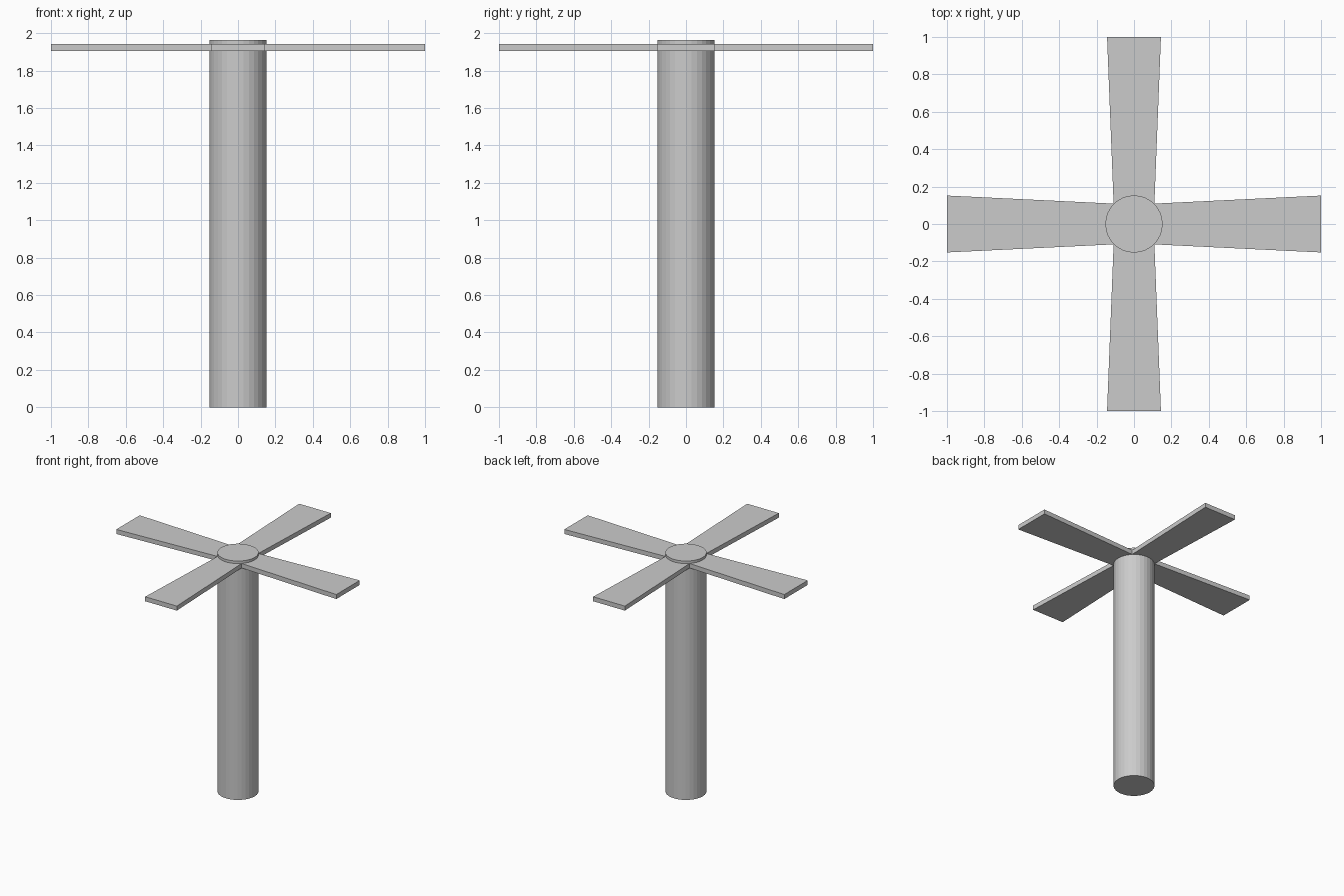
import bpy, bmesh, math
from mathutils import Matrix

if "Cube" in bpy.data.objects:
    bpy.data.objects.remove(bpy.data.objects["Cube"])

POLE_R, POLE_H = 0.153, 1.963
BLADE_Z0, BLADE_Z1 = 1.905, 1.942
ROOT = 0.109  # distance and half width where neighbouring blades meet


def blade(name, tip_half, angle):
    # Tapered flat plank, wider at the tip, turned around the pole
    bm = bmesh.new()
    outline = [(ROOT, -ROOT), (1, -tip_half), (1, tip_half), (ROOT, ROOT)]
    face = bm.faces.new([bm.verts.new((x, y, BLADE_Z0)) for x, y in outline])
    up = bmesh.ops.extrude_face_region(bm, geom=[face])
    verts = [v for v in up["geom"] if isinstance(v, bmesh.types.BMVert)]
    bmesh.ops.translate(bm, verts=verts, vec=(0, 0, BLADE_Z1 - BLADE_Z0))
    bmesh.ops.rotate(bm, verts=bm.verts, cent=(0, 0, 0),
                     matrix=Matrix.Rotation(angle, 3, 'Z'))
    bmesh.ops.recalc_face_normals(bm, faces=bm.faces)
    mesh = bpy.data.meshes.new(name)
    bm.to_mesh(mesh)
    bm.free()
    bpy.context.collection.objects.link(bpy.data.objects.new(name, mesh))


# Pole, rising slightly above the blades
bpy.ops.mesh.primitive_cylinder_add(vertices=32, radius=POLE_R, depth=POLE_H,
                                    location=(0, 0, POLE_H / 2))
bpy.context.object.name = "pole"

# Four blades; the left-right pair is slightly wider
for i, side in enumerate(("right", "back", "left", "front")):
    blade(f"{side}_blade", 0.152 if i % 2 == 0 else 0.144, i * math.pi / 2)
